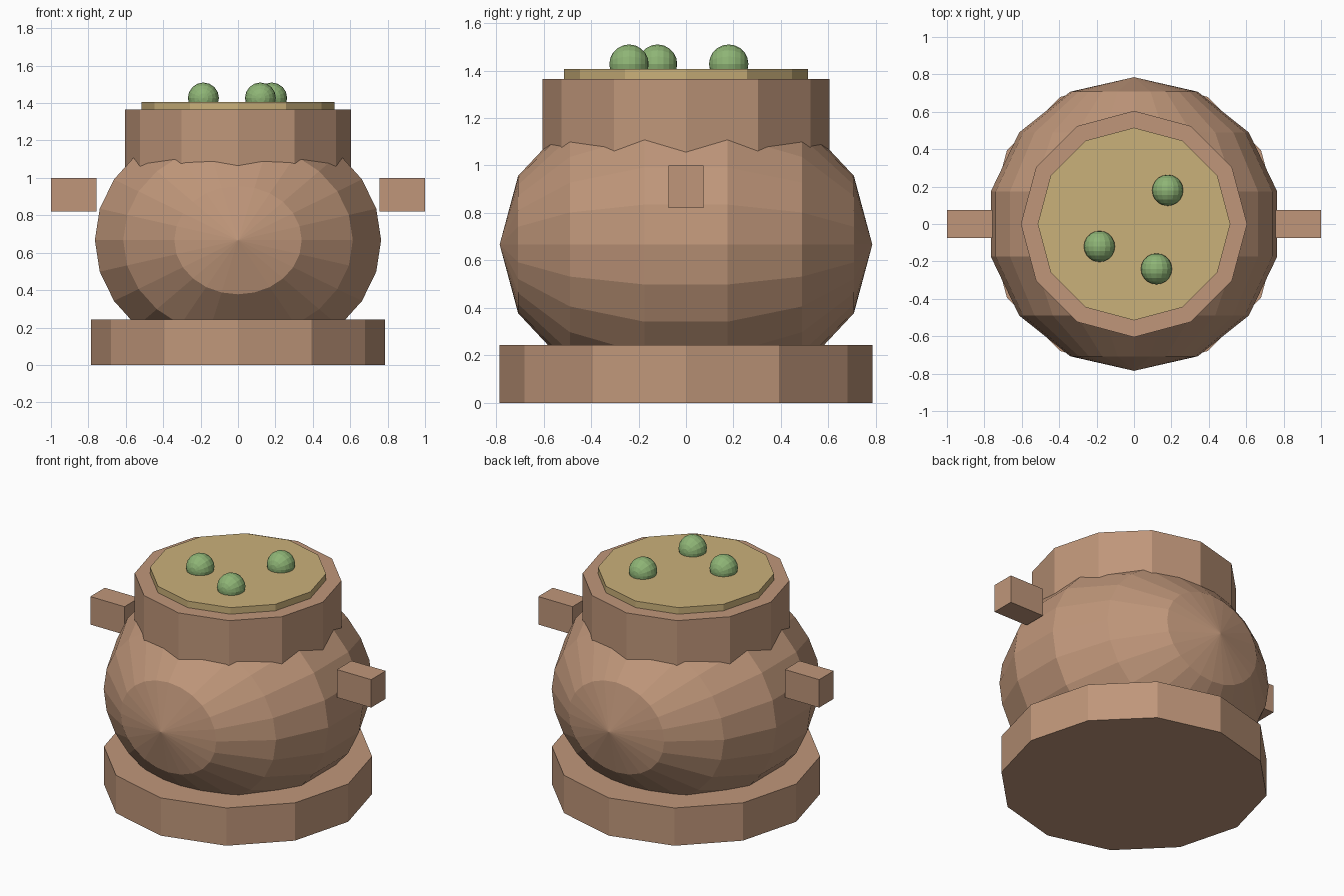
import bpy
import bmesh
from math import radians
from mathutils import Matrix, Vector

cube = bpy.data.objects.get("Cube")
if cube:
    bpy.data.objects.remove(cube, do_unlink=True)


def material(name, rgb):
    linear = [(c / 255) ** 2.2 for c in rgb] + [1]
    mat = bpy.data.materials.new(name)
    mat.use_nodes = True
    mat.diffuse_color = linear
    mat.node_tree.nodes["Principled BSDF"].inputs["Base Color"].default_value = linear
    return mat


clay = material("clay brown", (190, 149, 121))
broth = material("broth tan", (201, 175, 121))
pea = material("pea green", (141, 179, 117))


def finish(bm, name, mat):
    mesh = bpy.data.meshes.new(name)
    bm.to_mesh(mesh)
    bm.free()
    mesh.materials.append(mat)
    obj = bpy.data.objects.new(name, mesh)
    bpy.context.collection.objects.link(obj)
    return obj


def drum(name, radius, bottom, top, mat):
    """Upright twelve-sided cylinder with a corner facing front."""
    bm = bmesh.new()
    bmesh.ops.create_cone(bm, cap_ends=True, segments=12, radius1=radius,
                          radius2=radius, depth=top - bottom,
                          matrix=Matrix.Translation((0, 0, (top + bottom) / 2)))
    return finish(bm, name, mat)


def ball(name, radius, center, segments, rings, squash, mat):
    """Faceted sphere with its poles at front and back."""
    bm = bmesh.new()
    matrix = (Matrix.Translation(center) @ Matrix.Diagonal((1, 1, squash, 1))
              @ Matrix.Rotation(radians(90), 4, "X"))
    bmesh.ops.create_uvsphere(bm, u_segments=segments, v_segments=rings,
                              radius=radius, matrix=matrix)
    return finish(bm, name, mat)


def box(name, center, size, mat):
    bm = bmesh.new()
    bmesh.ops.create_cube(bm, size=1, matrix=Matrix.Translation(center)
                          @ Matrix.Diagonal(Vector(size).to_4d()))
    return finish(bm, name, mat)


# Pot: foot, squashed belly and neck
drum("foot", 0.785, 0, 0.243, clay)
ball("belly", 0.785, (0, 0, 0.667), 24, 7, 0.85, clay)
drum("neck", 0.605, 1.0, 1.365, clay)

# Handles on both sides
for side, sign in (("left", 1), ("right", -1)):
    box(side + "_handle", (sign * 0.878, 0, 0.91), (0.244, 0.148, 0.18), clay)

# Contents
drum("broth", 0.515, 1.32, 1.407, broth)
for i, (x, y) in enumerate(((0.18, 0.18), (-0.185, -0.12), (0.12, -0.24))):
    ball(f"pea_{i + 1}", 0.083, (x, y, 1.427), 16, 10, 1, pea)
